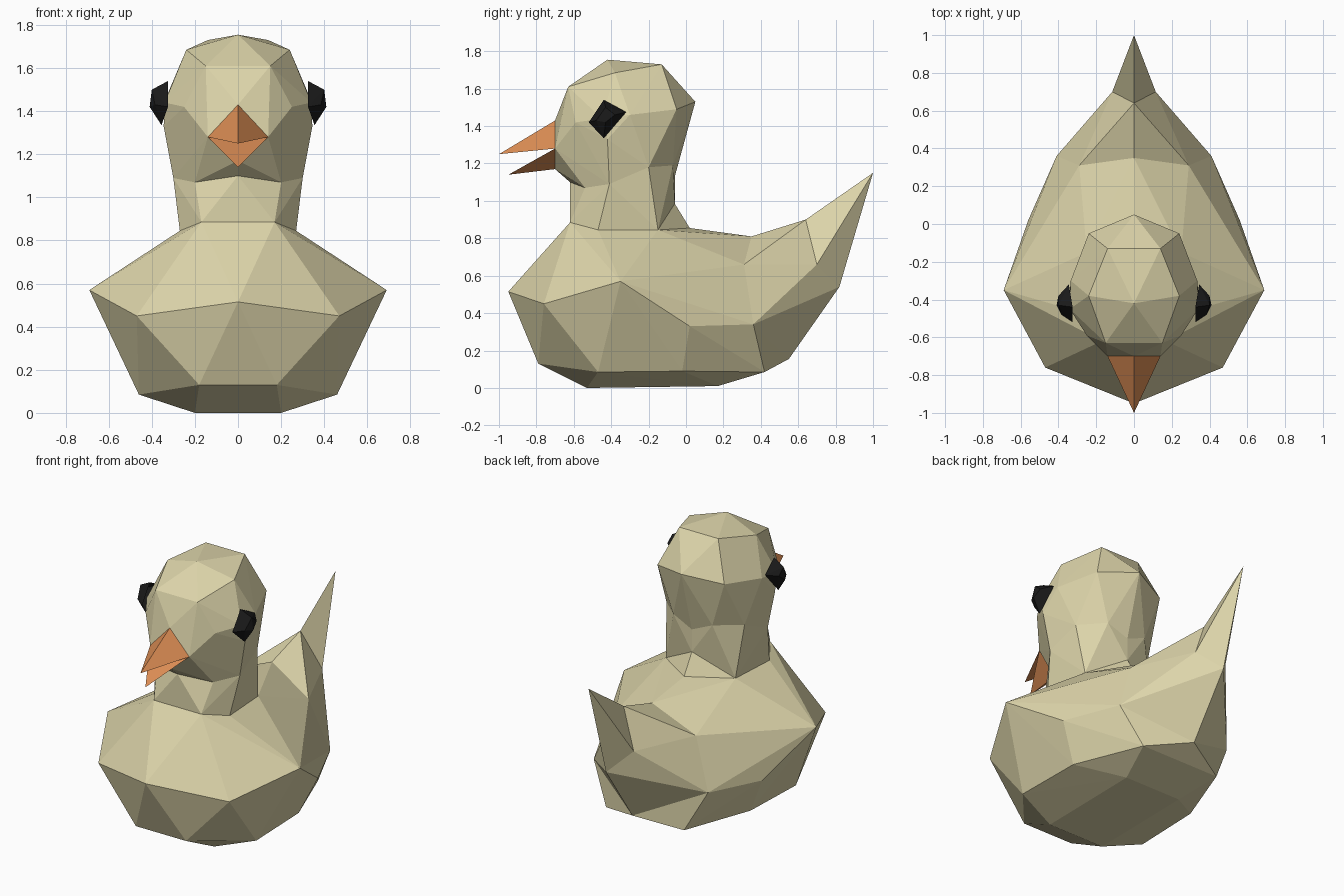
import bpy, bmesh

if "Cube" in bpy.data.objects:
    bpy.data.objects.remove(bpy.data.objects["Cube"])


def material(name, rgb):
    m = bpy.data.materials.new(name)
    m.diffuse_color = (*rgb, 1)
    m.use_nodes = True
    m.node_tree.nodes["Principled BSDF"].inputs["Base Color"].default_value = m.diffuse_color
    return m


def mirrored(points):
    out = []
    for x, y, z in points:
        out.append((x, y, z))
        if x:
            out.append((-x, y, z))
    return out


def key(co):
    return (round(abs(co[0]), 3), round(co[1], 3), round(co[2], 3))


def add_hull(bm, points, openings=()):
    """Faceted convex lump, left open where it joins its neighbours."""
    verts = [bm.verts.new(p) for p in points]
    res = bmesh.ops.convex_hull(bm, input=verts, use_existing_faces=False)
    faces = [f for f in res["geom"] if isinstance(f, bmesh.types.BMFace)]
    rings = [{key(p) for p in ring} for ring in openings]
    caps = [f for f in faces if any(all(key(v.co) in r for v in f.verts) for r in rings)]
    bmesh.ops.delete(bm, geom=caps, context='FACES')


def finish(bm, name, mat):
    loose = [v for v in bm.verts if not v.link_faces]
    bmesh.ops.delete(bm, geom=loose, context='VERTS')
    bmesh.ops.remove_doubles(bm, verts=bm.verts[:], dist=0.0005)
    bmesh.ops.recalc_face_normals(bm, faces=bm.faces[:])
    me = bpy.data.meshes.new(name)
    bm.to_mesh(me)
    bm.free()
    me.materials.append(mat)
    ob = bpy.data.objects.new(name, me)
    bpy.context.collection.objects.link(ob)


feather = material("feather", (0.72, 0.66, 0.40))
orange = material("orange", (0.72, 0.27, 0.09))
black = material("black", (0.01, 0.01, 0.01))

# Shared rings where the lumps join (right half)
side_base = (0.25, -0.15, 0.845)
nape_low = (0, 0.02, 0.855)
nape_high = (0, -0.06, 0.985)
neck_base = [(0.17, -0.62, 0.885), (0.27, -0.47, 0.845), side_base]
neck_top = [(0, -0.62, 1.10), (0.2, -0.54, 1.07), (0.30, -0.41, 1.09),
            (0.28, -0.20, 1.18), (0.14, -0.07, 1.19), (0, -0.06, 1.13)]
rump = [(0, 0.35, 0.81), (0.29, 0.31, 0.66), (0.41, 0.36, 0.34), (0, 0.55, 0.155)]
tail_root = [(0, 0.64, 0.90), (0.115, 0.70, 0.66), (0, 0.82, 0.54)]
beak_corner, beak_top, chin = (0.14, -0.70, 1.28), (0, -0.70, 1.43), (0, -0.70, 1.17)
beak_upper = [beak_corner, beak_top]
beak_lower = [beak_corner, chin]

# Body, tail, neck and head as one skin
bm = bmesh.new()
belly = [(0.2, -0.53, 0), (0.2, 0.17, 0.01), (0.18, -0.79, 0.13),
         (0.46, -0.47, 0.085), (0.45, -0.02, 0.09), (0.28, 0.42, 0.085),
         (0, -0.95, 0.515), (0.47, -0.76, 0.45), (0.69, -0.35, 0.57), (0.56, 0.02, 0.33)]
body_top = neck_base + [nape_low]
add_hull(bm, mirrored(belly + body_top + rump), [body_top, rump])
add_hull(bm, mirrored(rump + tail_root), [rump, tail_root])
add_hull(bm, mirrored(tail_root) + [(0, 1.0, 1.15)], [tail_root])
neck_low = neck_base + [nape_high]
add_hull(bm, mirrored(neck_low + neck_top), [neck_low, neck_top])
for s in (1, -1):
    p = (s * side_base[0], *side_base[1:])
    bm.faces.new([bm.verts.new(c) for c in (p, nape_low, nape_high)])
skull = [(0.15, -0.63, 1.61), (0.24, -0.38, 1.685), (0, -0.42, 1.755),
         (0.14, -0.13, 1.73), (0, 0.05, 1.53), (0.24, -0.05, 1.49),
         (0.25, -0.59, 1.42), (0.335, -0.30, 1.46), (0.34, -0.45, 1.44),
         (0.345, -0.42, 1.33), beak_corner, beak_top, chin]
add_hull(bm, mirrored(skull + neck_top), [neck_top, beak_upper, beak_lower])
finish(bm, "body", feather)

# Open beak: two pointed halves
for name, base, tip in (("upper_beak", beak_upper, (0, -1.0, 1.25)),
                        ("lower_beak", beak_lower, (0, -0.95, 1.14))):
    bm = bmesh.new()
    add_hull(bm, mirrored(base) + [tip], [base])
    finish(bm, name, orange)

# Eyes: bevelled diamonds on the sides of the head
rim = [(0.325, -0.52, 1.42), (0.325, -0.44, 1.54), (0.345, -0.32, 1.475), (0.355, -0.44, 1.335)]
bulge = [(0.385, -0.48, 1.43), (0.40, -0.43, 1.50), (0.40, -0.38, 1.46), (0.41, -0.43, 1.42)]
for name, s in (("right_eye", 1), ("left_eye", -1)):
    bm = bmesh.new()
    add_hull(bm, [(s * x, y, z) for x, y, z in rim + bulge], [rim])
    finish(bm, name, black)
